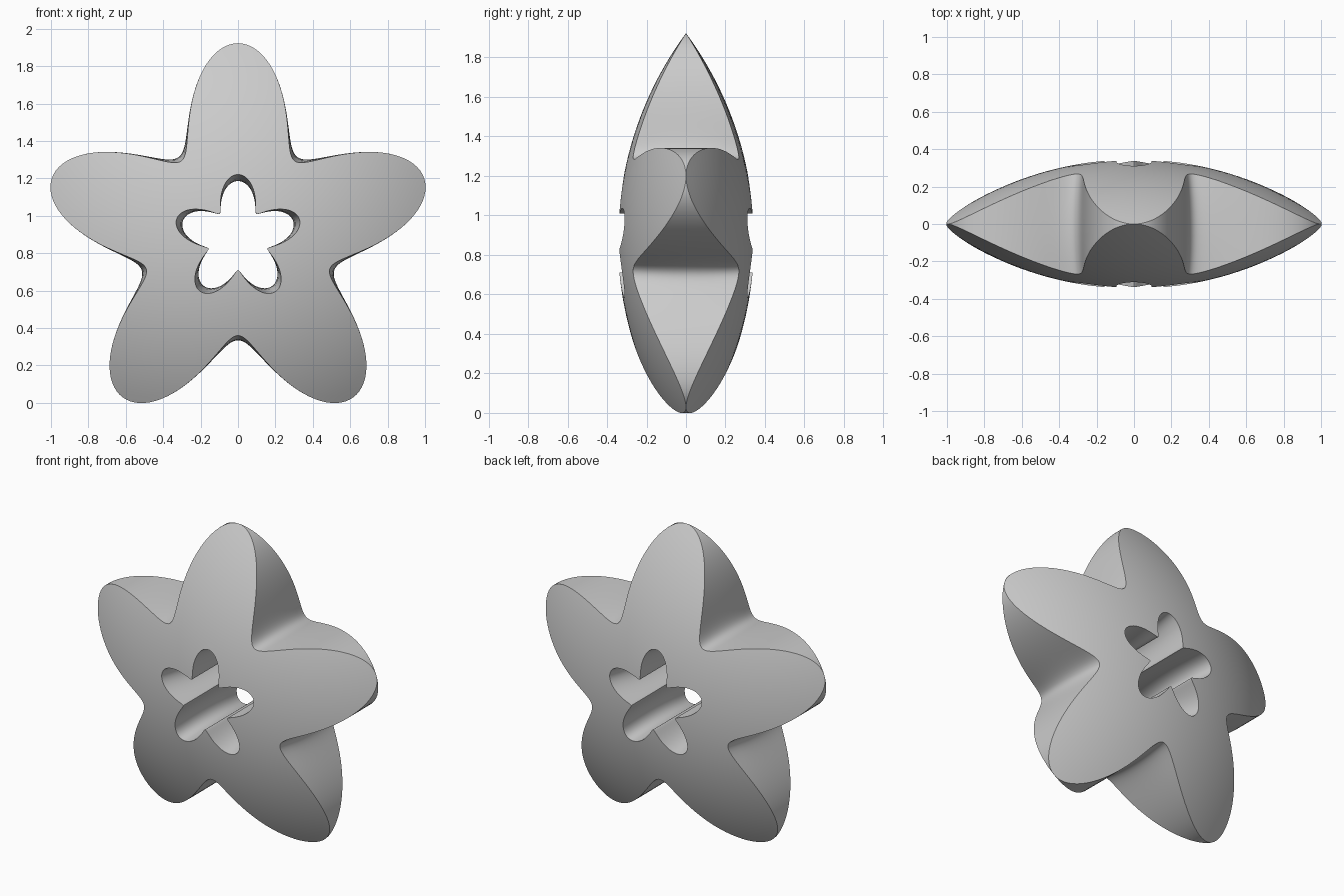
import bpy
import bmesh
from math import sin, cos, pi, sqrt

cube = bpy.data.objects.get("Cube")
if cube:
    bpy.data.objects.remove(cube, do_unlink=True)

SEGMENTS = 280      # steps around the star
RINGS = 16          # steps across each domed face
WALL = 8            # steps through the thickness
TIP = 1.047         # centre to arm tip
DOME = 0.345        # half thickness at the centre
CENTRE_Z = 0.876

SPHERE = (TIP ** 2 + DOME ** 2) / (2 * DOME)


def dome(r):
    """Half thickness of the lens at distance r from the centre."""
    return max(0.0, sqrt(SPHERE ** 2 - min(r, TIP) ** 2) - (SPHERE - DOME))


def section(angle):
    """Closed (radius, depth) loop through the body at one angle."""
    wave = cos(5 * angle)
    notch = ((1 - wave) / 2) ** 4
    lobe = abs(cos(2.5 * angle))
    outer = 0.788 + 0.259 * wave - 0.013 * notch
    inner = 0.165 + 0.18 * lobe ** 1.5
    outer_bulge = 0.025 * notch
    inner_bulge = 0.035 * lobe ** 2

    radii = [inner + (outer - inner) * i / RINGS for i in range(RINGS + 1)]
    steps = [2 * i / WALL - 1 for i in range(1, WALL)]
    front = [(r, -dome(r)) for r in radii]
    rim = [(outer + outer_bulge * (1 - t * t), t * dome(outer)) for t in steps]
    back = [(r, dome(r)) for r in reversed(radii)]
    hole = [(inner - inner_bulge * (1 - t * t), -t * dome(inner)) for t in steps]
    return front + rim + back + hole


# Star body: sections swept round the depth axis, first arm pointing up
bm = bmesh.new()
loops = []
for s in range(SEGMENTS):
    a = 2 * pi * s / SEGMENTS
    loops.append([bm.verts.new((r * sin(a), y, r * cos(a))) for r, y in section(a)])

for s, loop in enumerate(loops):
    following = loops[(s + 1) % SEGMENTS]
    for i in range(len(loop)):
        j = (i + 1) % len(loop)
        bm.faces.new((loop[i], loop[j], following[j], following[i]))

# Close the thin arm tips
bmesh.ops.remove_doubles(bm, verts=bm.verts, dist=0.0005)
bmesh.ops.recalc_face_normals(bm, faces=bm.faces)

mesh = bpy.data.meshes.new("star_body")
bm.to_mesh(mesh)
bm.free()
star = bpy.data.objects.new("star_body", mesh)
star.location.z = CENTRE_Z
bpy.context.collection.objects.link(star)

bpy.ops.object.select_all(action='DESELECT')
star.select_set(True)
bpy.context.view_layer.objects.active = star
bpy.ops.object.shade_smooth_by_angle(angle=pi / 6)
